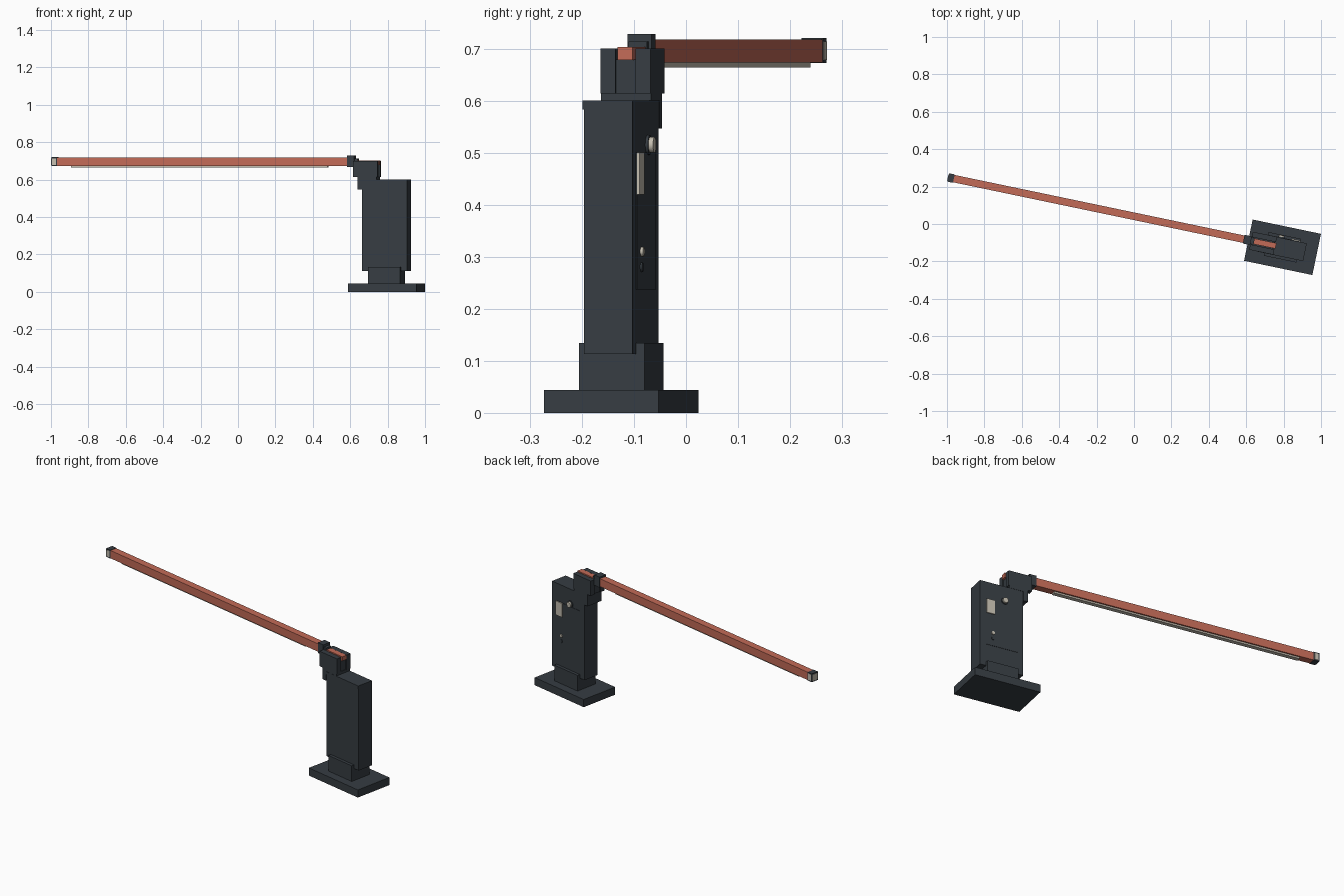
import bpy, math
from mathutils import Matrix

if "Cube" in bpy.data.objects:
    bpy.data.objects.remove(bpy.data.objects["Cube"])

# Whole assembly is turned about z and placed at the pedestal centre
FRAME = Matrix.Translation((0.794, -0.1245, 0)) @ Matrix.Rotation(math.radians(-11.8), 4, 'Z')


def material(name, rgb):
    m = bpy.data.materials.new(name)
    m.diffuse_color = (*rgb, 1)
    m.use_nodes = True
    m.node_tree.nodes["Principled BSDF"].inputs["Base Color"].default_value = m.diffuse_color
    return m


SLATE = material("dark slate", (0.037, 0.046, 0.055))
RED = material("terracotta", (0.54, 0.145, 0.095))
CREAM = material("cream grey", (0.55, 0.51, 0.43))


def box(name, mat, u, v, z):
    """Box given by its min/max along the arm, across it, and upward."""
    bpy.ops.mesh.primitive_cube_add(size=1)
    o = bpy.context.object
    o.name = name
    size = [r[1] - r[0] for r in (u, v, z)]
    mid = [(r[0] + r[1]) / 2 for r in (u, v, z)]
    o.data.transform(FRAME @ Matrix.Translation(mid) @ Matrix.Diagonal((*size, 1)))
    o.data.materials.append(mat)
    return o


def knob(name, mat, u, v, z, radius, depth):
    """Short cylinder standing out from the back face."""
    bpy.ops.mesh.primitive_cylinder_add(vertices=20, radius=radius, depth=depth)
    o = bpy.context.object
    o.name = name
    o.data.transform(FRAME @ Matrix.Translation((u, v + depth / 2, z))
                     @ Matrix.Rotation(math.pi / 2, 4, 'X'))
    o.data.materials.append(mat)
    bpy.ops.object.shade_smooth_by_angle()
    return o


# Foot and cabinet
box("base_plate", SLATE, (-0.1865, 0.1865), (-0.1125, 0.1125), (0, 0.044))
box("pedestal", SLATE, (-0.0885, 0.0885), (-0.0645, 0.0645), (0.044, 0.134))
box("cabinet", SLATE, (-0.123, 0.123), (-0.0475, 0.0475), (0.113, 0.585))
box("cabinet_lid", SLATE, (-0.123, 0.123), (-0.05, 0.0475), (0.583, 0.60))

# Service door with its fittings on the back
box("service_door", SLATE, (-0.09, 0.09), (0.047, 0.0495), (0.237, 0.50))
box("label_plate", CREAM, (0.04, 0.088), (0.047, 0.0545), (0.42, 0.50))
knob("lamp_ring", SLATE, -0.017, 0.047, 0.515, 0.019, 0.006)
knob("lamp", CREAM, -0.017, 0.047, 0.515, 0.015, 0.015)
knob("door_lock", CREAM, 0.05, 0.047, 0.31, 0.009, 0.008)
knob("lock_cover", SLATE, 0.05, 0.047, 0.28, 0.009, 0.006)

# Pivot head straddling the cabinet's edge
box("head_bracket", SLATE, (-0.149, -0.123), (-0.049, 0.049), (0.547, 0.615))
box("head_floor", SLATE, (-0.149, -0.045), (-0.049, 0.049), (0.60, 0.615))
box("head_core", SLATE, (-0.165, -0.048), (-0.02, 0.02), (0.614, 0.679))
for side, v in (("front", (-0.049, -0.02)), ("back", (0.02, 0.049))):
    box(side + "_cheek", SLATE, (-0.172, -0.04), v, (0.614, 0.70))

# Arm, clamp and light strip
box("arm_stub", RED, (-0.175, -0.036), (-0.015, 0.015), (0.678, 0.703))
box("arm", RED, (-1.80, -0.175), (-0.02, 0.02), (0.673, 0.718))
box("arm_clamp", SLATE, (-0.212, -0.172), (-0.0235, 0.0235), (0.668, 0.728))
box("clamp_tail", SLATE, (-0.173, -0.155), (-0.018, 0.018), (0.69, 0.714))
box("light_strip", CREAM, (-1.72, -0.32), (-0.012, 0.012), (0.664, 0.674))

# End cap with reflectors on its front, back and tip
box("end_cap", SLATE, (-1.8265, -1.795), (-0.0215, 0.0215), (0.672, 0.72))
for side, v in (("front", (-0.023, -0.021)), ("back", (0.021, 0.023))):
    box(side + "_reflector", CREAM, (-1.822, -1.80), v, (0.678, 0.714))
box("tip_reflector", CREAM, (-1.828, -1.826), (-0.017, 0.017), (0.678, 0.714))
